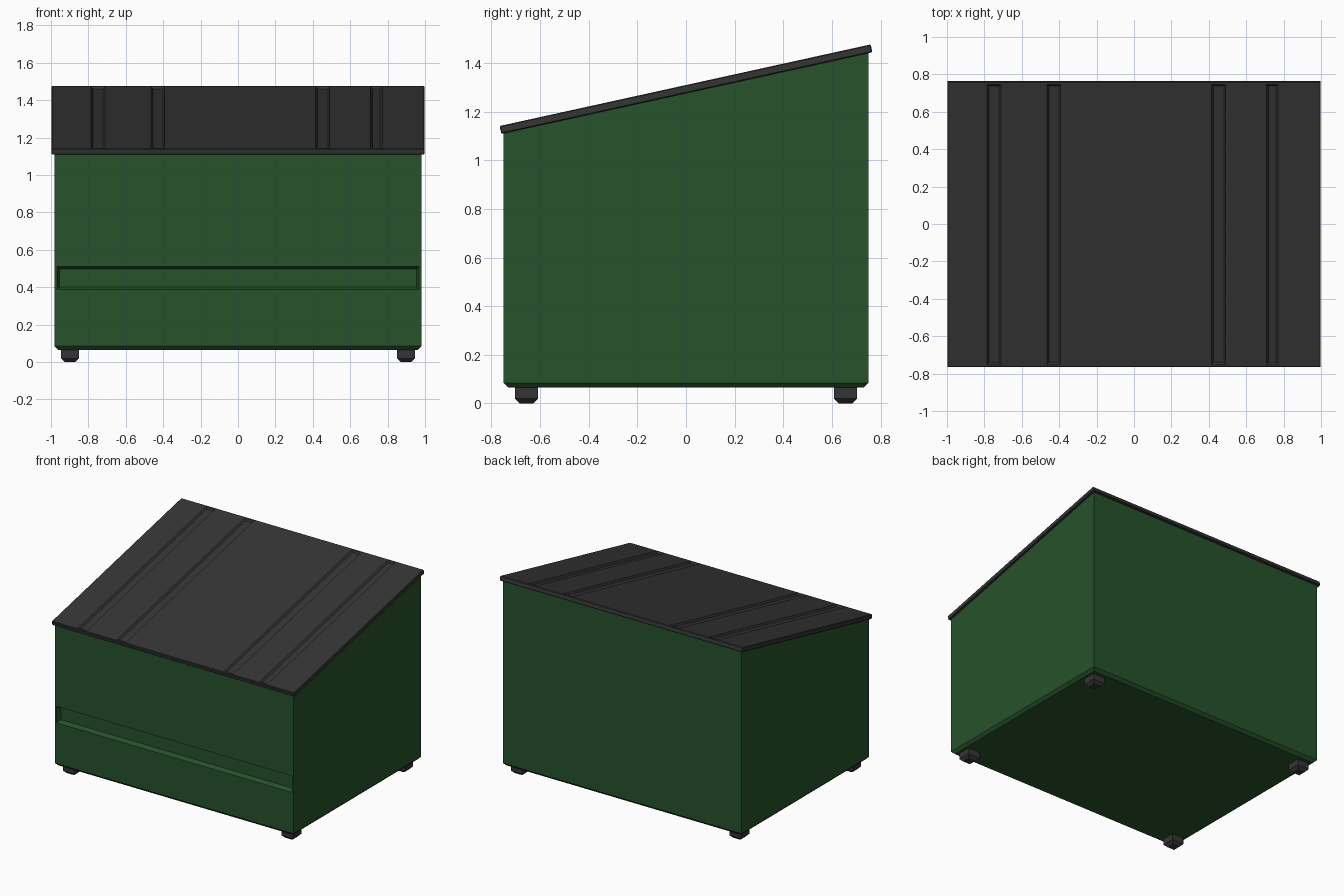
import bpy, bmesh, math
from mathutils import Vector, Matrix

if "Cube" in bpy.data.objects:
    bpy.data.objects.remove(bpy.data.objects["Cube"])

SLOPE = math.atan(0.2198)


def material(name, rgb):
    m = bpy.data.materials.new(name)
    m.diffuse_color = (*rgb, 1)
    m.use_nodes = True
    m.node_tree.nodes["Principled BSDF"].inputs["Base Color"].default_value = m.diffuse_color
    return m


green = material("green paint", (0.02, 0.085, 0.025))
dark = material("dark plastic", (0.035, 0.035, 0.036))


def box(lo, hi):
    bm = bmesh.new()
    bmesh.ops.create_cube(bm, size=1)
    lo, hi = Vector(lo), Vector(hi)
    for v in bm.verts:
        v.co = (lo + hi) / 2 + v.co * (hi - lo)
    return bm


def chamfer(bm, width, test):
    edges = [e for e in bm.edges if all(test(v.co) for v in e.verts)]
    bmesh.ops.bevel(bm, geom=edges, offset=width, segments=1, affect='EDGES')


def cut(bm, axis, value):
    n = Vector((0, 0, 0))
    n[axis] = 1
    bmesh.ops.bisect_plane(bm, geom=bm.verts[:] + bm.edges[:] + bm.faces[:],
                           plane_co=n * value, plane_no=n)


def recess(bm, normal, center, inset, depth):
    bm.normal_update()
    faces = [f for f in bm.faces if f.normal.dot(Vector(normal)) > 0.99]
    face = min(faces, key=lambda f: (f.calc_center_median() - Vector(center)).length)
    bmesh.ops.inset_individual(bm, faces=[face], thickness=inset, depth=-depth,
                               use_even_offset=True)


def finish(bm, name, mat):
    bmesh.ops.recalc_face_normals(bm, faces=bm.faces[:])
    me = bpy.data.meshes.new(name)
    bm.to_mesh(me)
    bm.free()
    me.materials.append(mat)
    ob = bpy.data.objects.new(name, me)
    bpy.context.collection.objects.link(ob)
    return ob


# Bin body: sloped top, chamfered bottom rim, long recess on the front
bm = box((-0.982, -0.75, 0.065), (0.982, 0.75, 1.276))
for v in bm.verts:
    if v.co.z > 1:
        v.co.z += v.co.y * math.tan(SLOPE)
chamfer(bm, 0.02, lambda c: c.z < 0.1)
for x in (-0.968, 0.968):
    cut(bm, 0, x)
for z in (0.388, 0.51):
    cut(bm, 2, z)
recess(bm, (0, -1, 0), (0, -0.75, 0.449), 0.013, 0.035)
finish(bm, "bin_body", green)

# Lid: thin tilted slab with four pressed grooves
bm = box((-0.998, -0.781, -0.0165), (0.998, 0.781, 0.0165))
chamfer(bm, 0.004, lambda c: True)
grooves = [(-0.785, -0.712), (-0.465, -0.392), (0.415, 0.49), (0.708, 0.77)]
for y in (-0.766, 0.766):
    cut(bm, 1, y)
for a, b in grooves:
    cut(bm, 0, a)
    cut(bm, 0, b)
for a, b in grooves:
    recess(bm, (0, 0, 1), ((a + b) / 2, 0, 0.0165), 0.01, 0.012)
bm.transform(Matrix.Translation((0, 0, 1.2925)) @ Matrix.Rotation(SLOPE, 4, 'X'))
finish(bm, "lid", dark)

# Four feet with chamfered soles
for sx, side in ((-1, "left"), (1, "right")):
    for sy, end in ((-1, "front"), (1, "back")):
        x, y = 0.898 * sx, 0.656 * sy
        bm = box((x - 0.048, y - 0.048, 0), (x + 0.048, y + 0.048, 0.07))
        chamfer(bm, 0.02, lambda c: c.z < 0.01)
        finish(bm, f"foot_{end}_{side}", dark)
